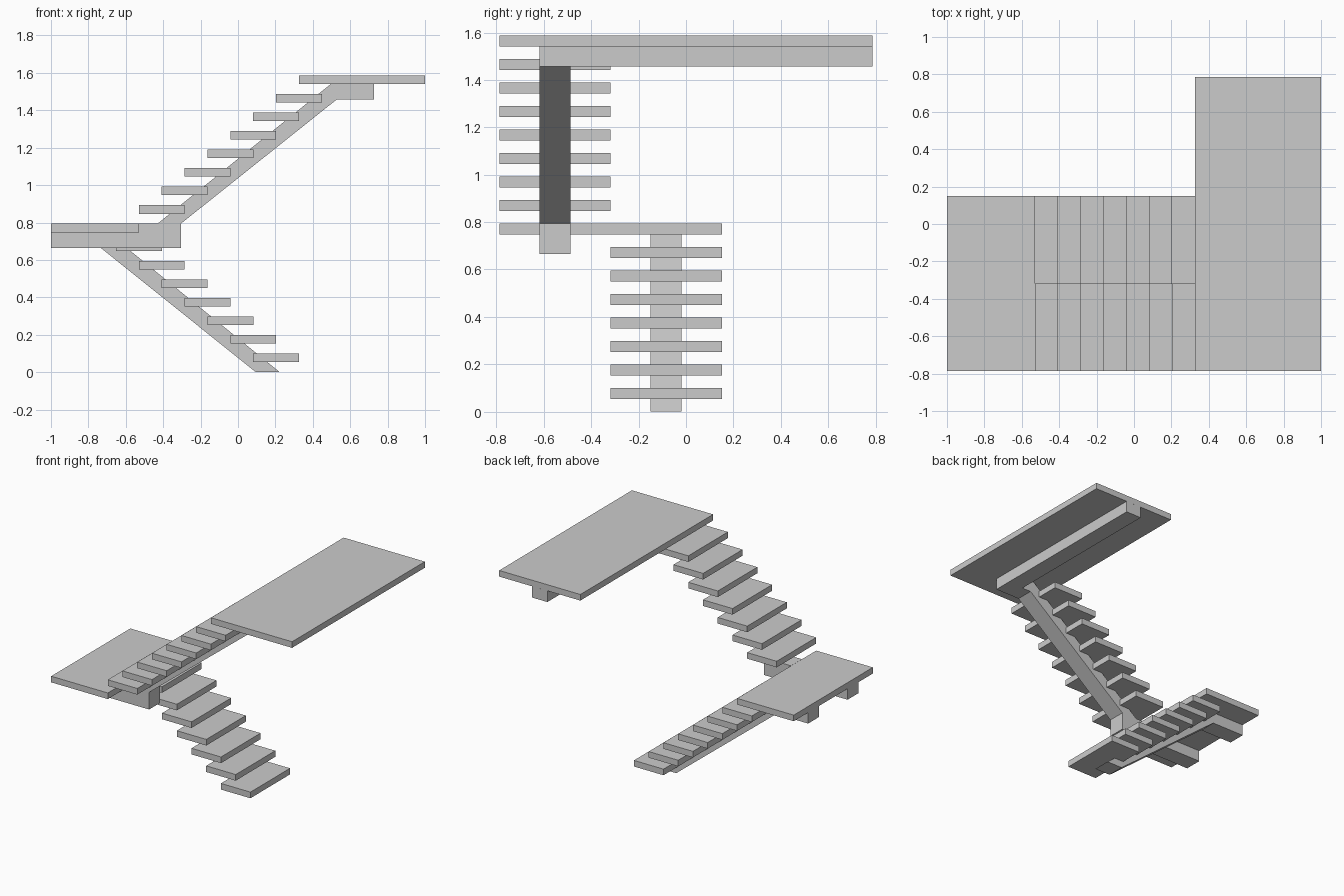
import bpy, bmesh

if "Cube" in bpy.data.objects:
    bpy.data.objects.remove(bpy.data.objects["Cube"])

RUN, RISE, THICK = 0.1222, 0.0992, 0.046


def prism(name, profile, y0, y1):
    """Extrude an (x, z) outline from y0 to y1."""
    bm = bmesh.new()
    face = bm.faces.new([bm.verts.new((x, y0, z)) for x, z in profile])
    ext = bmesh.ops.extrude_face_region(bm, geom=[face])
    verts = [v for v in ext["geom"] if isinstance(v, bmesh.types.BMVert)]
    bmesh.ops.translate(bm, verts=verts, vec=(0, y1 - y0, 0))
    bmesh.ops.recalc_face_normals(bm, faces=bm.faces)
    mesh = bpy.data.meshes.new(name)
    bm.to_mesh(mesh)
    bm.free()
    obj = bpy.data.objects.new(name, mesh)
    bpy.context.collection.objects.link(obj)
    return obj


def box(name, x0, x1, y0, y1, z0, z1):
    return prism(name, [(x0, z0), (x1, z0), (x1, z1), (x0, z1)], y0, y1)


# Treads of both flights
for i in range(7):
    x, top = 0.081 - RUN * i, RISE * (i + 1)
    box(f"lower_tread_{i + 1}", x, x + 0.245, -0.318, 0.151, top - THICK, top)
    x, top = -0.53 + RUN * i, RISE * (i + 9)
    box(f"upper_tread_{i + 1}", x, x + 0.245, -0.787, -0.318, top - THICK, top)

# Landings
box("middle_landing", -1, -0.53, -0.787, 0.151, RISE * 8 - THICK, RISE * 8)
box("top_landing", 0.326, 1, -0.787, 0.787, RISE * 16 - THICK, RISE * 16)

# Central stringers, each continuing as a beam under the middle landing
prism("lower_stringer", [(0.095, 0), (0.223, 0), (-0.698, 0.748), (-1, 0.748),
                         (-1, 0.665), (-0.735, 0.665)], -0.15, -0.02)
prism("upper_stringer", [(-1, 0.665), (-0.305, 0.665), (-0.305, 0.794), (0.527, 1.457),
                         (0.6, 1.457), (0.6, 1.541), (0.497, 1.541), (-0.43, 0.794),
                         (-0.53, 0.794), (-0.53, 0.748), (-1, 0.748)], -0.618, -0.488)

# Cross beam under the top landing
box("top_landing_beam", 0.6, 0.727, -0.618, 0.787, 1.457, 1.541)
